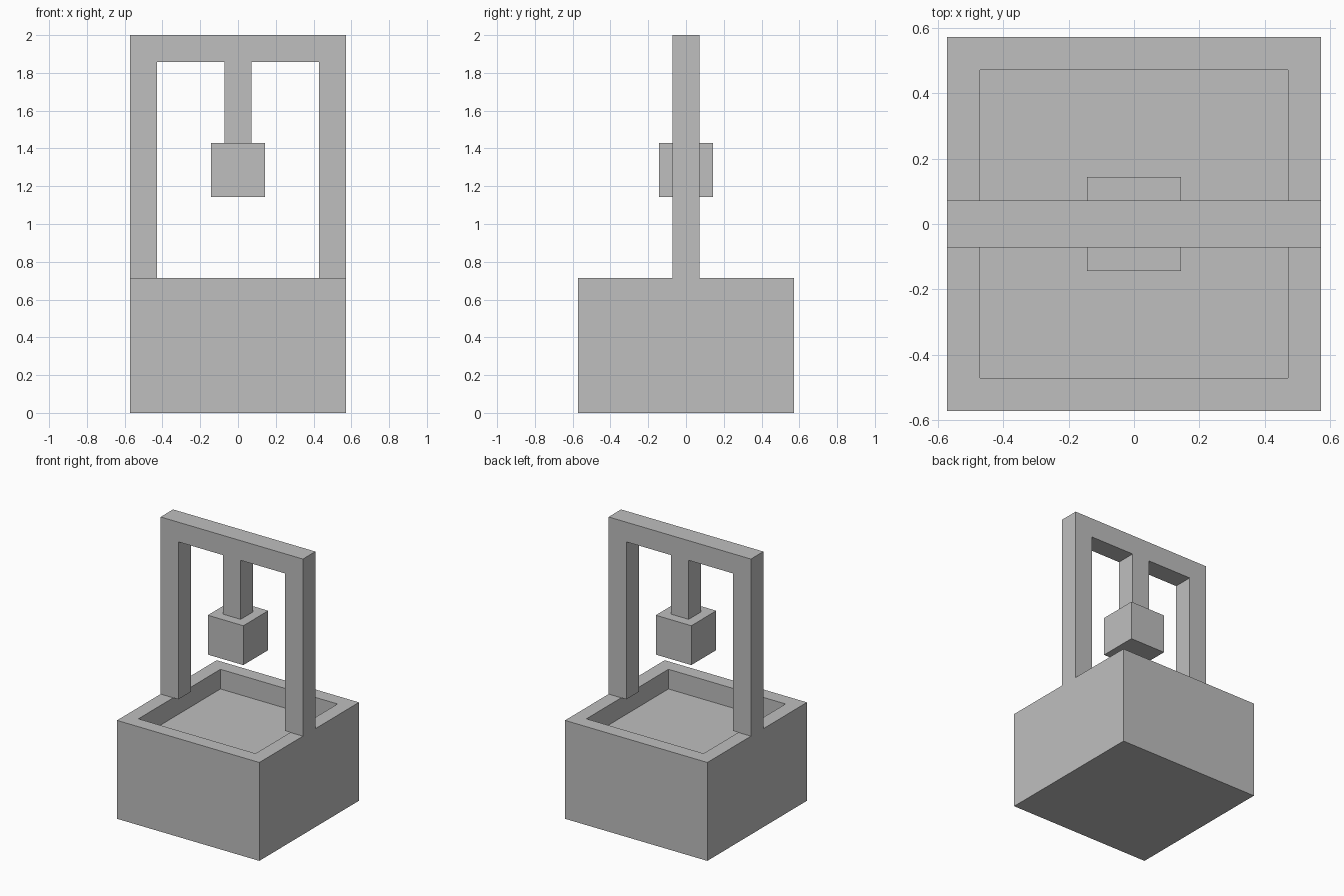
import bpy
import bmesh
from mathutils import Matrix, Vector

U = 1 / 7  # one building block

old = bpy.data.objects.get("Cube")
if old:
    bpy.data.objects.remove(old, do_unlink=True)

# Plain grey stone
grey = bpy.data.materials.new("plain_grey")
grey.use_nodes = True
color = (0.52, 0.52, 0.52, 1)
grey.diffuse_color = color
grey.node_tree.nodes["Principled BSDF"].inputs["Base Color"].default_value = color


def box(name, size, base, basin=None):
    """Box with its bottom centre at base, in block units; basin = (rim, depth)."""
    bm = bmesh.new()
    bmesh.ops.create_cube(bm, size=1)
    centre = Vector(base) + Vector((0, 0, size[2] / 2))
    bm.transform(Matrix.Translation(centre * U) @ Matrix.Diagonal((*(s * U for s in size), 1)))
    if basin:
        rim, depth = basin
        top = max(bm.faces, key=lambda f: f.calc_center_median().z)
        bmesh.ops.inset_region(bm, faces=[top], thickness=rim * U)
        # Straight walls: extrude the inner face and drop it
        inner = bmesh.ops.extrude_discrete_faces(bm, faces=[top])["faces"][0]
        bmesh.ops.translate(bm, vec=(0, 0, -depth * U), verts=inner.verts)
    bmesh.ops.recalc_face_normals(bm, faces=bm.faces)
    mesh = bpy.data.meshes.new(name)
    bm.to_mesh(mesh)
    bm.free()
    mesh.materials.append(grey)
    obj = bpy.data.objects.new(name, mesh)
    bpy.context.collection.objects.link(obj)
    return obj


# Well base with a shallow basin
box("well_base", (8, 8, 5), (0, 0, 0), basin=(1, 1))

# Frame: two posts and a crossbeam
for side, x in (("left", 3.5), ("right", -3.5)):
    box(side + "_post", (1, 1, 8), (x, 0, 5))
box("crossbeam", (8, 1, 1), (0, 0, 13))

# Hanging rope and bucket
box("rope", (1, 1, 3), (0, 0, 10))
box("bucket", (2, 2, 2), (0, 0, 8))
